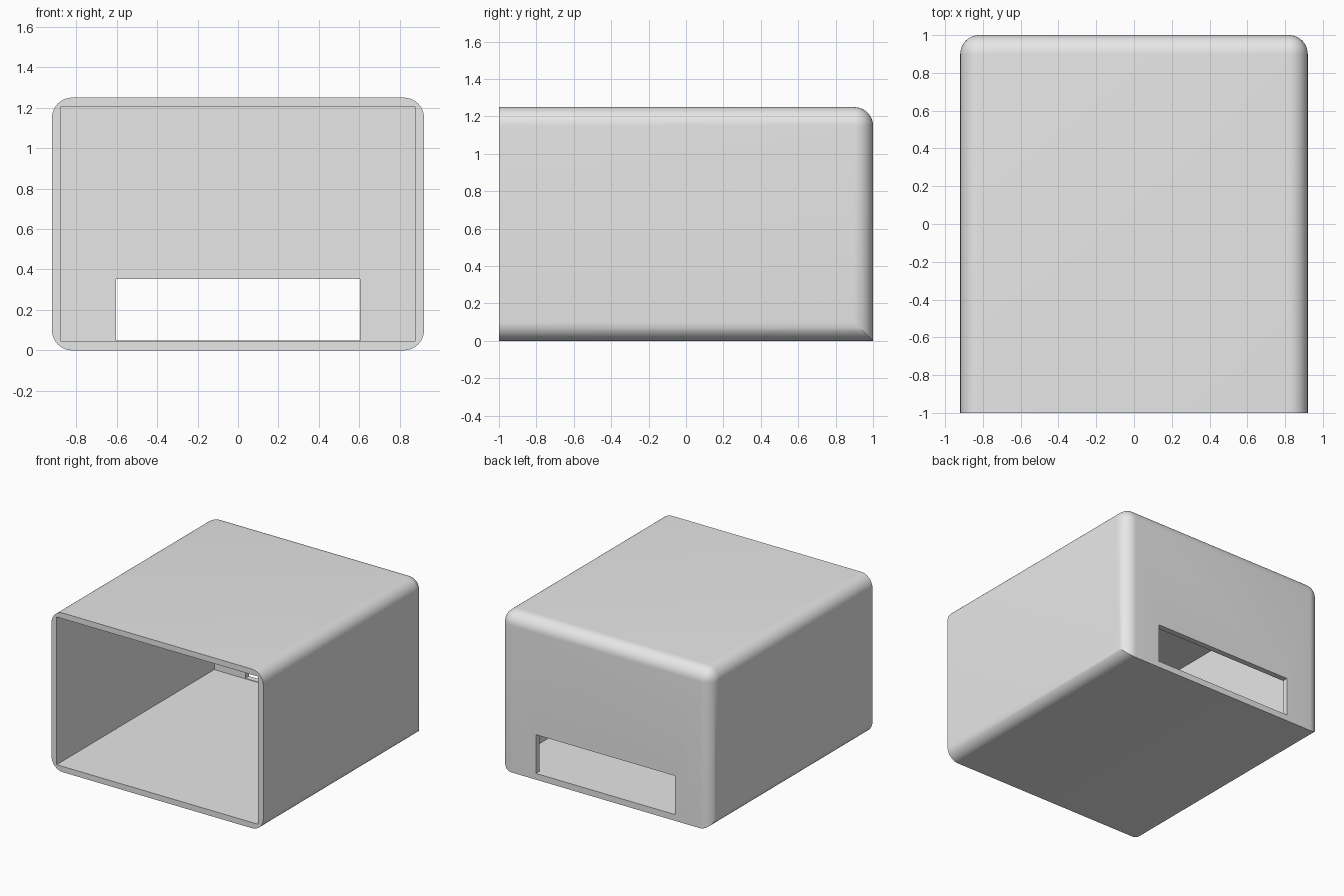
import bpy
import bmesh
from mathutils import Matrix, Vector

if "Cube" in bpy.data.objects:
    bpy.data.objects.remove(bpy.data.objects["Cube"], do_unlink=True)

W, D, H = 0.92, 1.0, 1.25   # half width, half depth, height
WALL, RADIUS = 0.045, 0.1


def box(name, low, high):
    """Axis-aligned box between two corners."""
    low, high = Vector(low), Vector(high)
    bm = bmesh.new()
    bmesh.ops.create_cube(bm, size=1, matrix=Matrix.Translation((low + high) / 2)
                          @ Matrix.Diagonal((*(high - low), 1)))
    mesh = bpy.data.meshes.new(name)
    bm.to_mesh(mesh)
    bm.free()
    obj = bpy.data.objects.new(name, mesh)
    bpy.context.collection.objects.link(obj)
    return obj


def cut(target, cutter):
    """Subtract the cutter from the target and remove it."""
    cutter.hide_render = True
    mod = target.modifiers.new("cut", 'BOOLEAN')
    mod.operation, mod.solver, mod.object = 'DIFFERENCE', 'EXACT', cutter
    bpy.context.view_layer.objects.active = target
    bpy.ops.object.modifier_apply(modifier=mod.name)
    bpy.data.objects.remove(cutter, do_unlink=True)


grey = bpy.data.materials.new("plain_grey")
grey.use_nodes = True
colour = (0.8, 0.8, 0.8, 1)
grey.diffuse_color = colour
grey.node_tree.nodes["Principled BSDF"].inputs["Base Color"].default_value = colour

# Outer shell: round every edge except the open front rim and lower back edge
shell = box("housing_shell", (-W, -D, 0), (W, D, H))
bm = bmesh.new()
bm.from_mesh(shell.data)


def is_rounded(edge):
    mid = (edge.verts[0].co + edge.verts[1].co) / 2
    lower_back = mid.y > D / 2 and mid.z < H / 4
    return mid.y > -D / 2 and not lower_back


bmesh.ops.bevel(bm, geom=[e for e in bm.edges if is_rounded(e)], offset=RADIUS,
                offset_type='OFFSET', segments=10, profile=0.5, affect='EDGES')
bm.to_mesh(shell.data)
bm.free()

# Open cavity and the slot through the back wall
cut(shell, box("cavity_cutter", (WALL - W, -D - 0.2, WALL), (W - WALL, D - WALL, H - WALL)))
cut(shell, box("slot_cutter", (-0.604, D - 0.2, WALL + 0.004), (0.604, D + 0.2, 0.353)))

shell.data.materials.clear()
shell.data.materials.append(grey)
for poly in shell.data.polygons:
    poly.material_index = 0

bpy.ops.object.select_all(action='DESELECT')
shell.select_set(True)
bpy.context.view_layer.objects.active = shell
bpy.ops.object.shade_smooth_by_angle(angle=0.5)
